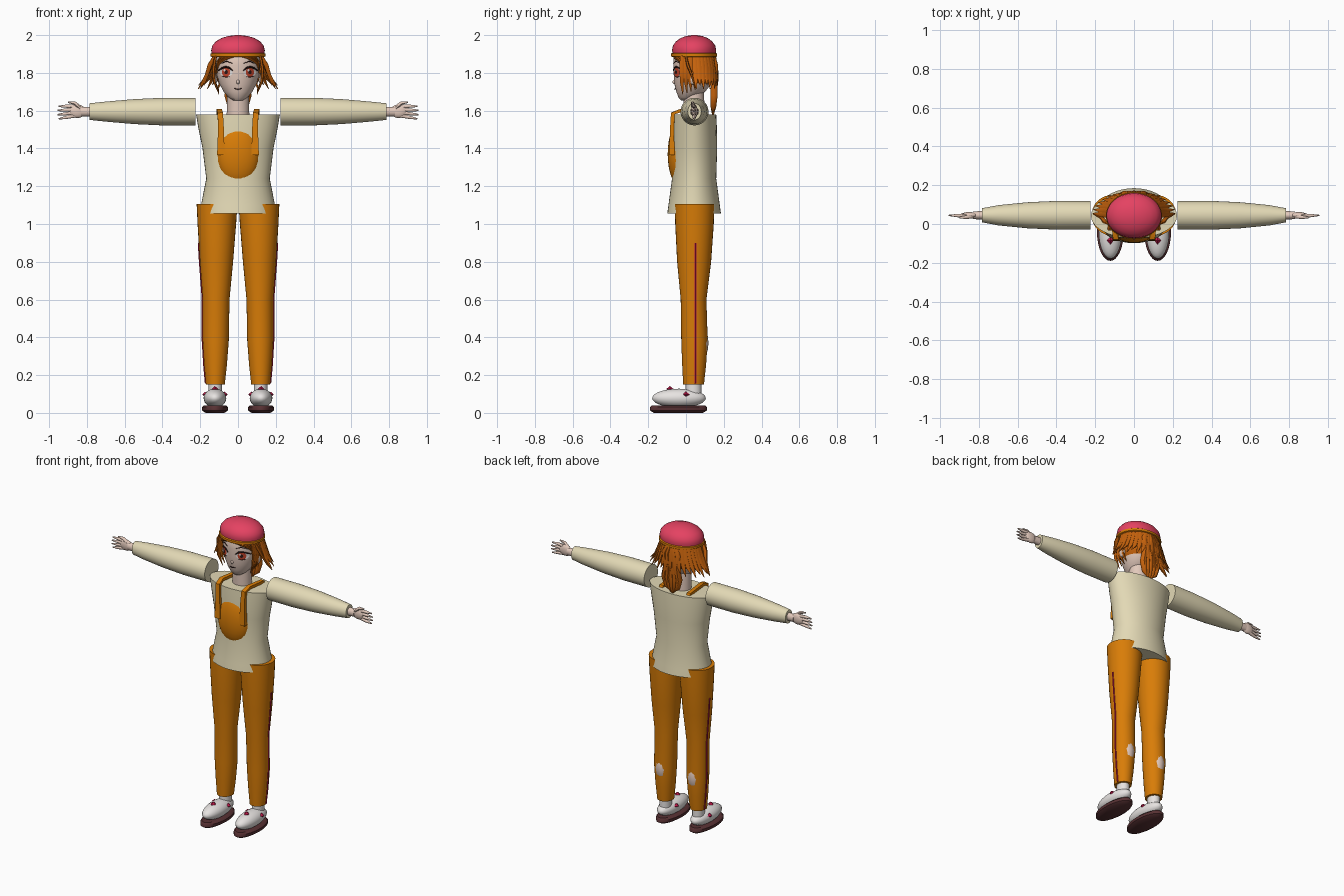
import bpy, bmesh, math
from mathutils import Vector, Matrix

if "Cube" in bpy.data.objects:
    bpy.data.objects.remove(bpy.data.objects["Cube"])


def material(name, r, g, b):
    m = bpy.data.materials.new(name)
    col = [(c / 255) ** 2.2 for c in (r, g, b)] + [1]
    m.use_nodes = True
    m.diffuse_color = col
    m.node_tree.nodes["Principled BSDF"].inputs["Base Color"].default_value = col
    return m


ORANGE = material("orange cloth", 216, 124, 16)
HAIR = material("ginger hair", 196, 98, 20)
CREAM = material("cream knit", 226, 216, 180)
SKIN = material("skin", 226, 200, 186)
WHITE = material("white", 232, 228, 226)
PINK = material("pink felt", 228, 68, 98)
CRIMSON = material("crimson", 190, 30, 75)
SOLE = material("dark maroon", 88, 52, 54)
DARK = material("dark brown", 50, 30, 28)
IRIS = material("red iris", 200, 72, 48)


def finish(name, bm, mat, angle=45):
    bmesh.ops.recalc_face_normals(bm, faces=bm.faces[:])
    me = bpy.data.meshes.new(name)
    bm.to_mesh(me)
    bm.free()
    me.materials.append(mat)
    ob = bpy.data.objects.new(name, me)
    bpy.context.collection.objects.link(ob)
    bpy.ops.object.select_all(action='DESELECT')
    ob.select_set(True)
    bpy.context.view_layer.objects.active = ob
    bpy.ops.object.shade_smooth_by_angle(angle=math.radians(angle))
    return ob


def skin_rings(bm, rings):
    """Bridge rings of points and cap both ends."""
    loops = [[bm.verts.new(p) for p in r] for r in rings]
    n = len(loops[0])
    for a, b in zip(loops, loops[1:]):
        for i in range(n):
            j = (i + 1) % n
            bm.faces.new((a[i], a[j], b[j], b[i]))
    bm.faces.new(loops[0][::-1])
    bm.faces.new(loops[-1])


def loft(name, mat, rows, cx=0, seg=32, to_x=0):
    """Rows are (height, centre y, half width, half depth); to_x lays it along x."""
    bm = bmesh.new()
    rings = []
    for h, cy, rx, ry in rows:
        ring = []
        for i in range(seg):
            a = math.tau * i / seg
            u, v = rx * math.cos(a), cy + ry * math.sin(a)
            ring.append((to_x * h, v, 1.595 + u) if to_x else (cx + u, v, h))
        rings.append(ring)
    skin_rings(bm, rings)
    return finish(name, bm, mat)


def tube(bm, pts, radii, seg=6, flat=1.0, side=(1, 0, 0)):
    pts = [Vector(p) for p in pts]
    rings = []
    for k, p in enumerate(pts):
        t = (pts[min(k + 1, len(pts) - 1)] - pts[max(k - 1, 0)]).normalized()
        u = Vector(side)
        u = (u - t * u.dot(t)).normalized()
        v = t.cross(u)
        rings.append([p + radii[k] * (u * math.cos(a) + v * flat * math.sin(a))
                      for a in (math.tau * (i + .5) / seg for i in range(seg))])
    skin_rings(bm, rings)


def ball(name, mat, c, r, seg=28):
    bm = bmesh.new()
    bmesh.ops.create_uvsphere(bm, u_segments=seg, v_segments=seg // 2, radius=1)
    bmesh.ops.transform(bm, verts=bm.verts[:], matrix=Matrix.Translation(c) @ Matrix.Diagonal((*r, 1)))
    return finish(name, bm, mat)


def sample(rows, h):
    """Interpolate a profile at a height."""
    for a, b in zip(rows, rows[1:]):
        if a[0] <= h <= b[0]:
            t = (h - a[0]) / (b[0] - a[0])
            return [p + (q - p) * t for p, q in zip(a, b)]
    return rows[-1]


# Torso, belly panel and neck
loft("sweater", CREAM, [(1.055, .043, .2, .142), (1.1, .043, .196, .136), (1.24, .043, .168, .117),
                        (1.4, .043, .188, .122), (1.52, .043, .212, .12), (1.58, .043, .222, .117)], seg=40)
ball("belly_panel", ORANGE, (0, -.035, 1.37), (.115, .062, .166))
loft("neck", SKIN, [(1.56, .045, .06, .055), (1.7, .04, .058, .055)])

# Head
HEAD = [(1.655, 0, .028, .026), (1.67, .01, .05, .05), (1.7, .025, .076, .076), (1.74, .036, .097, .097),
        (1.79, .043, .113, .108), (1.84, .045, .118, .112), (1.9, .045, .116, .11), (1.94, .045, .09, .08)]
loft("head", SKIN, HEAD, seg=40)


def on_face(x, z, off=.003):
    _, cy, rx, ry = sample(HEAD, z)
    return (x, cy - ry * math.sqrt(max(0, 1 - (x / rx) ** 2)) - off, z)


def decal(name, mat, x, z, rx, rz, off):
    bm = bmesh.new()
    mid = bm.verts.new(on_face(x, z, off))
    rim = [bm.verts.new(on_face(x + rx * math.cos(a), z + rz * math.sin(a), off))
           for a in (math.tau * i / 20 for i in range(20))]
    for i in range(20):
        bm.faces.new((mid, rim[i], rim[(i + 1) % 20]))
    ob = finish(name, bm, mat)
    if sum(p.normal.y for p in ob.data.polygons) > 0:
        ob.data.flip_normals()


def face_line(bm, pts, r):
    tube(bm, [on_face(x, z, .004) for x, z in pts], [r * .5] + [r] * (len(pts) - 2) + [r * .5], side=(0, 1, 0))


lines = bmesh.new()
for s, side in ((1, "left"), (-1, "right")):
    decal(side + "_eye_white", WHITE, s * .063, 1.804, .034, .025, .003)
    decal(side + "_iris", IRIS, s * .063, 1.804, .022, .025, .0045)
    decal(side + "_pupil", DARK, s * .063, 1.804, .009, .011, .006)
    decal(side + "_eye_glint", WHITE, s * .063 - .008, 1.814, .006, .006, .0075)
    face_line(lines, [(s * .028, 1.812), (s * .045, 1.827), (s * .065, 1.832), (s * .085, 1.825), (s * .104, 1.812)], .005)
    face_line(lines, [(s * .045, 1.781), (s * .063, 1.777), (s * .083, 1.783)], .0025)
    face_line(lines, [(s * .03, 1.85), (s * .06, 1.862), (s * .09, 1.85)], .003)
    ball(side + "_ear", SKIN, (s * .122, .035, 1.77), (.014, .022, .032), 14)
face_line(lines, [(-.02, 1.717), (0, 1.714), (.02, 1.717)], .004)
finish("lashes_brows_mouth", lines, DARK)
ball("nose", SKIN, on_face(0, 1.752, -.002), (.009, .012, .012), 12)

# Hat with its band
loft("cap", PINK, [(1.89, .043, .138, .112), (1.92, .043, .142, .117), (1.945, .043, .136, .112),
                   (1.968, .043, .116, .095), (1.985, .043, .086, .07), (1.995, .043, .052, .043), (2, .043, .014, .012)], seg=40)
loft("cap_band", ORANGE, [(1.884, .043, .138, .116), (1.888, .043, .145, .122),
                          (1.902, .043, .145, .122), (1.906, .043, .138, .116)], seg=40)

# Hair: a shell round the back of the head, then locks
bm = bmesh.new()
bmesh.ops.create_uvsphere(bm, u_segments=36, v_segments=24, radius=1)
bmesh.ops.transform(bm, verts=bm.verts[:],
                    matrix=Matrix.Translation((0, .05, 1.83)) @ Matrix.Diagonal((.129, .115, .14, 1)))
bmesh.ops.delete(bm, geom=[v for v in bm.verts if v.co.y < .005 or v.co.z < 1.735 or v.co.z > 1.9], context='VERTS')
finish("hair_shell", bm, HAIR)

bm = bmesh.new()
COUNT = 19
for i in range(COUNT):
    a = math.pi * i / (COUNT - 1)
    c, d = math.cos(a), math.sin(a)
    low = 1.715 + .02 * (i % 2)
    tube(bm, [(.126 * c, .045 + .105 * d, 1.892), (.148 * c, .048 + .112 * d, 1.83),
              (.172 * c, .05 + .115 * d, 1.775), (.212 * c, .055 + .112 * d, low)],
         [.013, .016, .014, .002], flat=.6, side=(-d, c, 0))
for s in (1, -1):
    # Cheek locks and swept fringe
    for k in range(4):
        y = -.022 + .022 * k
        tube(bm, [(s * .118, y, 1.89), (s * .13, y, 1.82), (s * .126, y, 1.755), (s * .1, y + .005, 1.685 + .008 * k)],
             [.012, .014, .012, .002], side=(0, 1, 0), flat=.6)
    for k in range(3):
        tube(bm, [on_face(s * x, z, .004) for x, z in
                  ((.02 + .02 * k, 1.89), (.06 + .015 * k, 1.878), (.092 + .007 * k, 1.858), (.111, 1.82 - .02 * k))],
             [.008, .011, .009, .002], flat=.6)
    # Outward flicks beside the face
    for k in range(3):
        tube(bm, [(s * .125, 0, 1.885), (s * .15, .01, 1.84), (s * .165, .03, 1.79), (s * (.18 + .015 * k), .05, 1.735 - .01 * k)],
             [.01, .013, .011, .002], flat=.6)
finish("hair_locks", bm, HAIR)

# Ponytail
bm = bmesh.new()
for k in range(5):
    x = .022 * (k - 2)
    tube(bm, [(x * .5, .14, 1.9), (x * 1.1, .15, 1.84), (x * .9, .15, 1.76), (x * 1.2, .148, 1.68),
              (x * .9, .145, 1.62), (x * .4, .142, 1.57 + .012 * abs(k - 2))],
         [.014, .021, .018, .021, .016, .003], seg=8)
finish("ponytail", bm, HAIR)

LEG = [(.15, .04, .05, .055), (.25, .043, .06, .063), (.38, .045, .069, .07), (.6, .04, .071, .068),
       (.8, .043, .088, .09), (1.0, .045, .102, .102), (1.105, .045, .108, .105)]
LEG_X = [(.15, .12), (.6, .116), (1.105, .111)]

for s, side in ((1, "left"), (-1, "right")):
    # Trouser leg, leaning slightly inward towards the top
    leg = loft(side + "_trouser_leg", ORANGE, LEG)
    for v in leg.data.vertices:
        v.co.x += s * sample(LEG_X, v.co.z)[1]
    bm = bmesh.new()
    heights = [.155, .25, .38, .6, .8, .9]
    tube(bm, [(s * (sample(LEG_X, h)[1] + sample(LEG, h)[2]), .05, h) for h in heights], [.005] * 6, side=(0, 1, 0))
    finish(side + "_side_stripe", bm, CRIMSON)
    ball(side + "_calf_patch", SKIN, (s * .118, .06, .37), (.052, .0595, .1), 16)

    # Ankle, shoe, sole and ornaments
    loft(side + "_ankle", WHITE, [(.09, .04, .036, .042), (.16, .04, .036, .042)], s * .12, 20)
    ball(side + "_shoe", WHITE, (s * .122, -.037, .078), (.06, .142, .05))
    loft(side + "_sole", SOLE, [(0, -.04, .05, .13), (.012, -.04, .068, .15), (.03, -.04, .069, .15), (.04, -.04, .058, .14)], s * .122)
    for k, (dx, y, z) in enumerate(((0, -.085, .126), (.05, 0, .097), (-.05, 0, .097))):
        bm = bmesh.new()
        bmesh.ops.create_uvsphere(bm, u_segments=4, v_segments=2, radius=1)
        bmesh.ops.transform(bm, verts=bm.verts[:], matrix=Matrix.Translation((s * .122 + dx, y, z))
                            @ Matrix.Diagonal((.018, .02, .016, 1)))
        finish(f"{side}_shoe_gem_{k + 1}", bm, CRIMSON, 20)

    # Sleeve, wrist, palm and fingers
    loft(side + "_sleeve", CREAM, [(.225, .045, .073, .073), (.4, .045, .073, .074), (.55, .045, .066, .067),
                                   (.7, .045, .053, .052), (.785, .045, .044, .036)], to_x=s)
    loft(side + "_wrist", SKIN, [(.77, .045, .026, .022), (.83, .045, .025, .02)], to_x=s, seg=16)
    ball(side + "_palm", SKIN, (s * .85, .045, 1.597), (.045, .017, .036), 18)
    bm = bmesh.new()
    for k in range(4):
        f = k - 1.5
        tube(bm, [(s * .865, .045, 1.597 + f * .016), (s * .91, .043, 1.594 + f * .02),
                  (s * (.958 - .006 * abs(f)), .045, 1.59 + f * .022)], [.011, .009, .004], seg=8, side=(0, 1, 0))
    tube(bm, [(s * .835, .04, 1.615), (s * .865, .035, 1.64), (s * .9, .033, 1.645)],
         [.012, .01, .004], seg=8, side=(0, 1, 0))
    finish(side + "_fingers", bm, SKIN)

    # Shoulder strap, over the top and down the front
    bm = bmesh.new()
    tube(bm, [(s * .1, .135, 1.53), (s * .1, .11, 1.585), (s * .1, -.03, 1.6), (s * .094, -.07, 1.585),
              (s * .09, -.074, 1.5), (s * .091, -.075, 1.365)], [.018, .018, .019, .02, .022, .028],
         seg=4, flat=.7)
    finish(side + "_strap", bm, ORANGE, 30)
